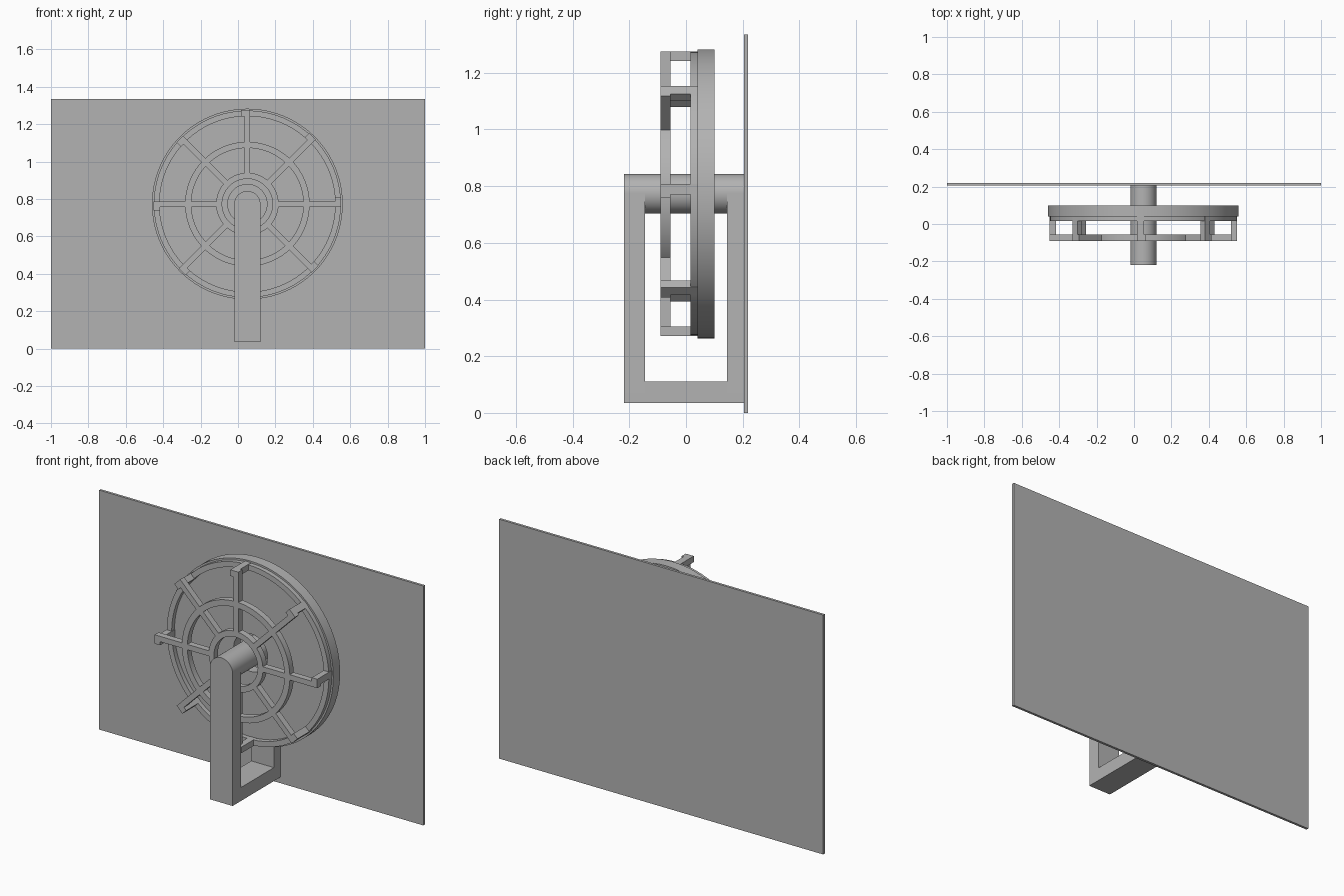
import bpy, bmesh, math
from mathutils import Matrix, Vector

cube = bpy.data.objects.get("Cube")
if cube:
    bpy.data.objects.remove(cube, do_unlink=True)

grey = bpy.data.materials.new("plain_grey")
grey.use_nodes = True
colour = (0.45, 0.45, 0.45, 1)
grey.diffuse_color = colour
grey.node_tree.nodes["Principled BSDF"].inputs["Base Color"].default_value = colour

CX, CZ = 0.05, 0.773      # wheel axis
SEGMENTS = 96


def finish(name, bm, smooth=False):
    bmesh.ops.recalc_face_normals(bm, faces=bm.faces[:])
    mesh = bpy.data.meshes.new(name)
    bm.to_mesh(mesh)
    bm.free()
    mesh.materials.append(grey)
    obj = bpy.data.objects.new(name, mesh)
    bpy.context.collection.objects.link(obj)
    if smooth:
        bpy.ops.object.select_all(action='DESELECT')
        obj.select_set(True)
        bpy.context.view_layer.objects.active = obj
        bpy.ops.object.shade_smooth_by_angle(angle=math.radians(30))
    return obj


def box(name, low, high, turn=None):
    """Box between two corners, optionally turned about the wheel axis."""
    low, high = Vector(low), Vector(high)
    bm = bmesh.new()
    bmesh.ops.create_cube(bm, size=1)
    bmesh.ops.scale(bm, vec=high - low, verts=bm.verts)
    bmesh.ops.translate(bm, vec=(low + high) / 2, verts=bm.verts)
    if turn is not None:
        bm.transform(Matrix.Translation((CX, 0, CZ)) @ Matrix.Rotation(-turn, 4, 'Y'))
    return finish(name, bm)


def ring(name, inner, outer, y0, y1):
    """Square-section ring spun around the wheel axis."""
    bm = bmesh.new()
    corners = [(inner, y0), (outer, y0), (outer, y1), (inner, y1)]
    loop = [bm.verts.new((CX + r, y, CZ)) for r, y in corners]
    edges = [bm.edges.new((loop[i], loop[(i + 1) % 4])) for i in range(4)]
    bmesh.ops.spin(bm, geom=loop + edges, cent=(CX, 0, CZ), axis=(0, 1, 0),
                   angle=math.tau, steps=SEGMENTS, use_merge=False)
    bmesh.ops.remove_doubles(bm, verts=bm.verts, dist=0.0001)
    return finish(name, bm, True)


def prism(name, outline, y0, y1):
    """Outline in x and z, extruded along y."""
    bm = bmesh.new()
    face = bm.faces.new([bm.verts.new((x, y0, z)) for x, z in outline])
    out = bmesh.ops.extrude_face_region(bm, geom=[face])
    bmesh.ops.translate(bm, vec=(0, y1 - y0, 0),
                        verts=[g for g in out["geom"] if isinstance(g, bmesh.types.BMVert)])
    return finish(name, bm, True)


def arc(radius, sweep, steps):
    return [(CX + radius * math.cos(sweep * i / steps), CZ + radius * math.sin(sweep * i / steps))
            for i in range(steps + 1)]


# Back panel
box("back_panel", (-1, 0.205, 0), (1, 0.219, 1.335))

# Stand: two round-topped arms, a foot and the axle
BASE, HALF = 0.035, 0.07
arm = [(CX - HALF, BASE), (CX + HALF, BASE)] + arc(HALF, math.pi, 32)
prism("front_arm", arm, -0.219, -0.145)
prism("rear_arm", arm, 0.145, 0.207)
box("stand_foot", (CX - HALF, -0.146, BASE), (CX + HALF, 0.146, 0.11))
prism("axle", arc(HALF, math.tau, 64)[:-1], -0.146, 0.146)

# Wheel disc with a clearance hole around the axle
ring("wheel_disc", 0.105, 0.51, 0.04, 0.10)

# Guard: mounting ring on the disc and two rings in front
FRONT, BACK = -0.09, -0.055
ring("guard_mounting_ring", 0.47, 0.50, 0.015, 0.041)
ring("guard_middle_ring", 0.30, 0.333, FRONT, BACK)
ring("guard_hub_ring", 0.135, 0.167, FRONT, BACK)

# Guard spokes, each with an offset clip reaching back to the mounting ring
for i in range(8):
    turn = i * math.tau / 8
    box(f"guard_spoke_{i + 1}", (0.16, FRONT, -0.015), (0.502, BACK, 0.015), turn)
    box(f"guard_clip_{i + 1}", (0.468, FRONT, -0.003), (0.502, 0.04, 0.035), turn)
